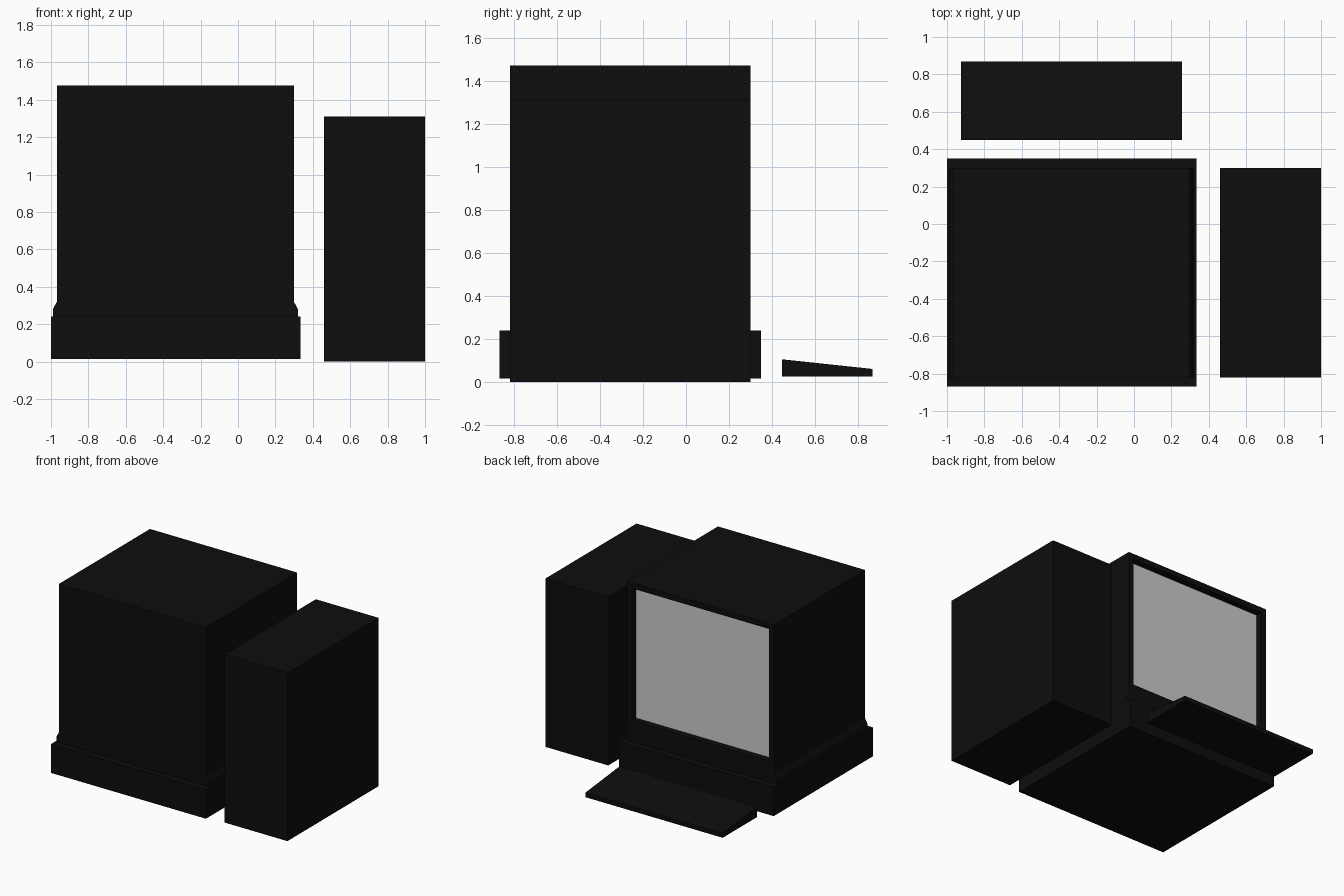
import bpy, bmesh
from mathutils import Vector

if "Cube" in bpy.data.objects:
    bpy.data.objects.remove(bpy.data.objects["Cube"])

black = bpy.data.materials.new("black_plastic")
black.diffuse_color = (0.004, 0.004, 0.004, 1)
black.use_nodes = True
black.node_tree.nodes["Principled BSDF"].inputs["Base Color"].default_value = black.diffuse_color


def finish(bm, name, mat=black):
    bmesh.ops.recalc_face_normals(bm, faces=bm.faces)
    me = bpy.data.meshes.new(name)
    bm.to_mesh(me)
    bm.free()
    ob = bpy.data.objects.new(name, me)
    bpy.context.collection.objects.link(ob)
    if mat:
        me.materials.append(mat)
    return ob


def box_mesh(lo, hi):
    lo, hi = Vector(lo), Vector(hi)
    bm = bmesh.new()
    bmesh.ops.create_cube(bm, size=1)
    bmesh.ops.scale(bm, vec=hi - lo, verts=bm.verts)
    bmesh.ops.translate(bm, vec=(lo + hi) / 2, verts=bm.verts)
    return bm


def prism(name, points, sweep):
    bm = bmesh.new()
    face = bm.faces.new([bm.verts.new(p) for p in points])
    ext = bmesh.ops.extrude_face_region(bm, geom=[face], use_keep_orig=True)
    verts = [g for g in ext["geom"] if isinstance(g, bmesh.types.BMVert)]
    bmesh.ops.translate(bm, vec=sweep, verts=verts)
    return finish(bm, name)


# Tower speaker-sized case and flat desktop base
finish(box_mesh((0.46, -0.82, 0.0), (1.0, 0.30, 1.31)), "tower_case")
finish(box_mesh((-1.0, -0.87, 0.015), (0.333, 0.35, 0.24)), "desktop_base")

# Flared monitor stand
prism("monitor_stand",
      [(-0.99, -0.82, 0.24), (0.32, -0.82, 0.24), (0.32, -0.82, 0.28),
       (0.299, -0.82, 0.32), (-0.968, -0.82, 0.32), (-0.99, -0.82, 0.28)],
      (0, 1.12, 0))

# Monitor housing with a recessed opening on the +y face
bm = box_mesh((-0.968, -0.82, 0.32), (0.299, 0.30, 1.475))
front = max(bm.faces, key=lambda f: f.calc_center_median().y)
bmesh.ops.inset_region(bm, faces=[front], thickness=0.06)
for v in front.verts:
    if v.co.z < 0.8:
        v.co.z = 0.405
ext = bmesh.ops.extrude_face_region(bm, geom=[front])
floor = [g for g in ext["geom"] if isinstance(g, bmesh.types.BMFace)][0]
bmesh.ops.translate(bm, vec=(0, -0.05, 0), verts=floor.verts)
corners = [v.co.copy() for v in floor.verts]
if front.is_valid:
    bmesh.ops.delete(bm, geom=[front], context="FACES_ONLY")
bmesh.ops.delete(bm, geom=[floor], context="FACES_ONLY")
finish(bm, "monitor_housing")

# Screen glass closing the recess
bm = bmesh.new()
face = bm.faces.new([bm.verts.new(c) for c in corners])
face.normal_update()
flip = face.normal.y < 0
ob = finish(bm, "screen", None)
if ob.data.polygons[0].normal.y < 0:
    ob.data.flip_normals()

# Wedge keyboard
prism("keyboard",
      [(-0.925, 0.448, 0.025), (-0.925, 0.87, 0.025),
       (-0.925, 0.87, 0.06), (-0.925, 0.448, 0.105)],
      (1.182, 0, 0))
